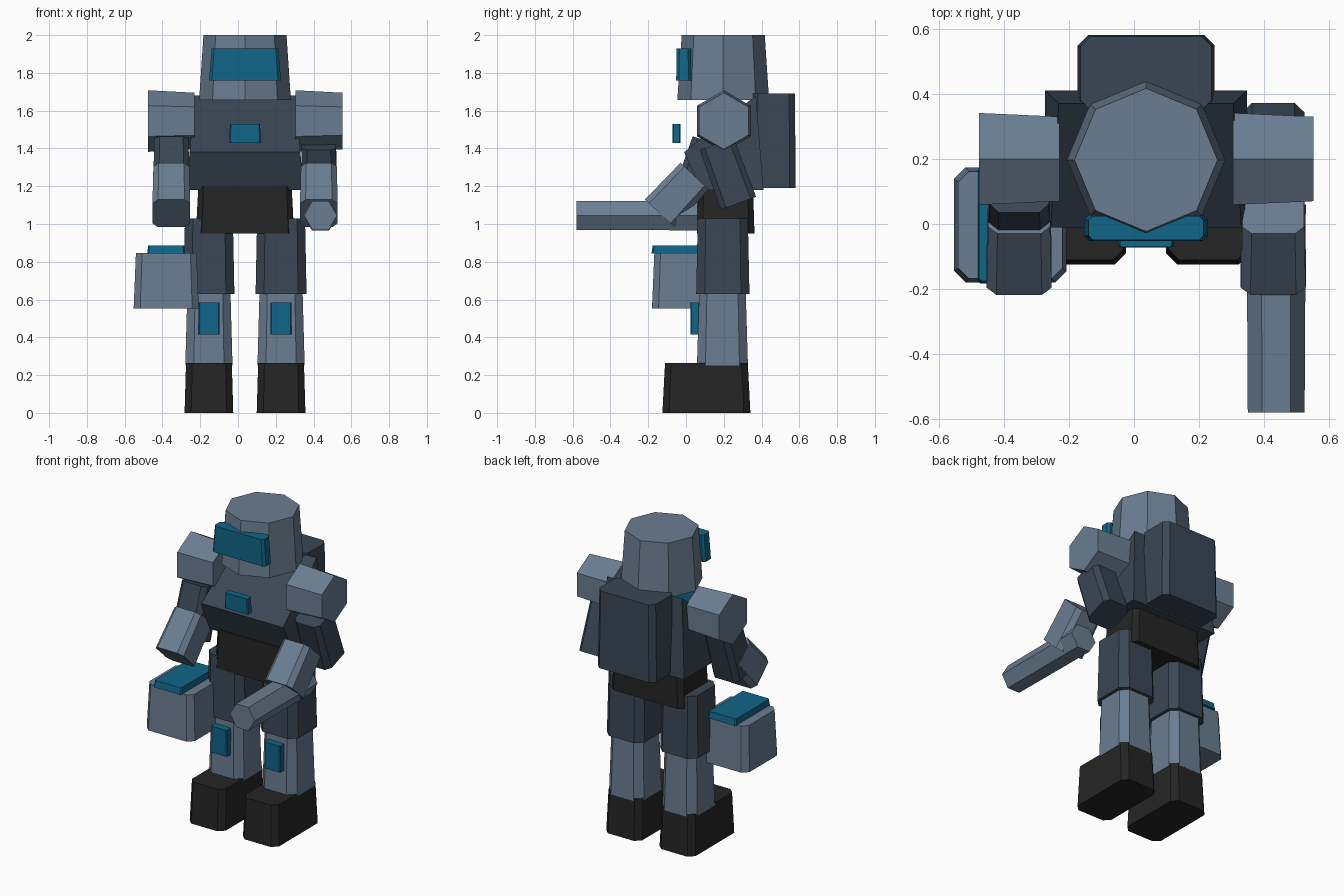
import bpy, bmesh, math
from mathutils import Vector, Matrix, Euler

if "Cube" in bpy.data.objects:
    bpy.data.objects.remove(bpy.data.objects["Cube"])


def material(name, rgb):
    m = bpy.data.materials.new(name)
    m.diffuse_color = (*rgb, 1)
    m.use_nodes = True
    m.node_tree.nodes["Principled BSDF"].inputs["Base Color"].default_value = m.diffuse_color
    return m


STEEL = material("light steel", (0.145, 0.205, 0.285))
NAVY = material("dark slate", (0.042, 0.062, 0.090))
BLACK = material("black rubber", (0.018, 0.018, 0.018))
CYAN = material("teal glow", (0.005, 0.130, 0.245))

CX = 0.037  # body centre line


def loft(name, mat, rings):
    """Closed solid through rings of equal point count."""
    bm = bmesh.new()
    rows = [[bm.verts.new(p) for p in ring] for ring in rings]
    n = len(rows[0])
    for a, b in zip(rows, rows[1:]):
        for i in range(n):
            bm.faces.new((a[i], a[(i + 1) % n], b[(i + 1) % n], b[i]))
    bm.faces.new(rows[0])
    bm.faces.new(rows[-1])
    bmesh.ops.recalc_face_normals(bm, faces=bm.faces)
    mesh = bpy.data.meshes.new(name)
    bm.to_mesh(mesh)
    bm.free()
    mesh.materials.append(mat)
    ob = bpy.data.objects.new(name, mesh)
    bpy.context.collection.objects.link(ob)
    return ob


def prism(name, mat, section, centre, length, taper=1.0, rot=(0, 0, 0)):
    """Tapered prism along local z, then turned and placed."""
    m = Matrix.Translation(centre) @ Euler([math.radians(a) for a in rot]).to_matrix().to_4x4()
    h = length / 2
    low = [m @ Vector((x, y, -h)) for x, y in section]
    high = [m @ Vector((x * taper, y * taper, h)) for x, y in section]
    return loft(name, mat, [low, high])


def ngon(n, r):
    return [(r * math.cos(2 * math.pi * i / n), r * math.sin(2 * math.pi * i / n)) for i in range(n)]


def block(name, mat, centre, size, taper=0.95, chamfer=0.03, rot=(0, 0, 0)):
    """Tapered box with cut vertical edges."""
    x, y, c = size[0] / 2, size[1] / 2, chamfer
    section = [(x, c - y), (x, y - c), (x - c, y), (c - x, y),
               (-x, y - c), (-x, c - y), (c - x, -y), (x - c, -y)]
    return prism(name, mat, section, centre, size[2], taper, rot)


# Legs
for side, s in (("left", -1), ("right", 1)):
    x = CX + s * 0.191
    block(side + "_boot", BLACK, (x, 0.108, 0.132), (0.258, 0.466, 0.264), 0.94, 0.035)
    block(side + "_shin", STEEL, (x, 0.193, 0.45), (0.25, 0.27, 0.40), 0.91, 0.045)
    block(side + "_knee_plate", CYAN, (x, 0.048, 0.50), (0.114, 0.05, 0.17), 0.97, 0.006)
    block(side + "_thigh", NAVY, (x, 0.195, 0.83), (0.27, 0.282, 0.40), 0.94, 0.045)

# Pelvis, torso, backpack
block("pelvis", BLACK, (CX, 0.21, 1.075), (0.52, 0.305, 0.25), 0.95, 0.03)


def torso_ring(s):
    profile = ((1.18, 0.08, 0.31), (1.38, -0.01, 0.293), (1.68, 0.37, 0.268), (1.18, 0.41, 0.31))
    return [(CX + s * w, y, z) for z, y, w in profile]


loft("torso", NAVY, [torso_ring(-1), torso_ring(1)])
block("backpack", NAVY, (CX, 0.463, 1.44), (0.42, 0.236, 0.50), 0.96, 0.032)
block("chest_light", CYAN, (CX, -0.05, 1.48), (0.168, 0.044, 0.10), 0.95, 0.006)

# Head
prism("head", STEEL, ngon(8, 0.243), (CX, 0.197, 1.828), 0.345, 0.905)
block("visor", CYAN, (CX, -0.012, 1.845), (0.38, 0.08, 0.17), 0.93, 0.015)

# Arms: the two upper arms swing opposite ways
for side, x, y, z, tilt in (("left", -0.353, 0.072, 1.275, -18.5), ("right", 0.428, 0.220, 1.267, 20)):
    prism(side + "_shoulder", STEEL, ngon(6, 0.163), (x, 0.2, 1.545), 0.248, 0.92, (0, 90, 0))
    block(side + "_upper_arm", NAVY, (x, y, z), (0.192, 0.2, 0.335), 0.95, 0.03, (tilt, 0, 0))
    block(side + "_forearm", STEEL, (x, -0.047, 1.155), (0.2, 0.215, 0.27), 0.95, 0.03, (-43, 0, 0))

# Hexagonal arm barrel
prism("arm_barrel", STEEL, ngon(6, 0.091), (0.437, -0.26, 1.045), 0.64, 0.96, (90, 0, 0))

# Carried canister with lid
block("canister", STEEL, (-0.38, -0.003, 0.70), (0.345, 0.354, 0.295), 0.93, 0.035)
block("canister_lid", CYAN, (-0.38, -0.003, 0.866), (0.2, 0.36, 0.042), 0.96, 0.008)
